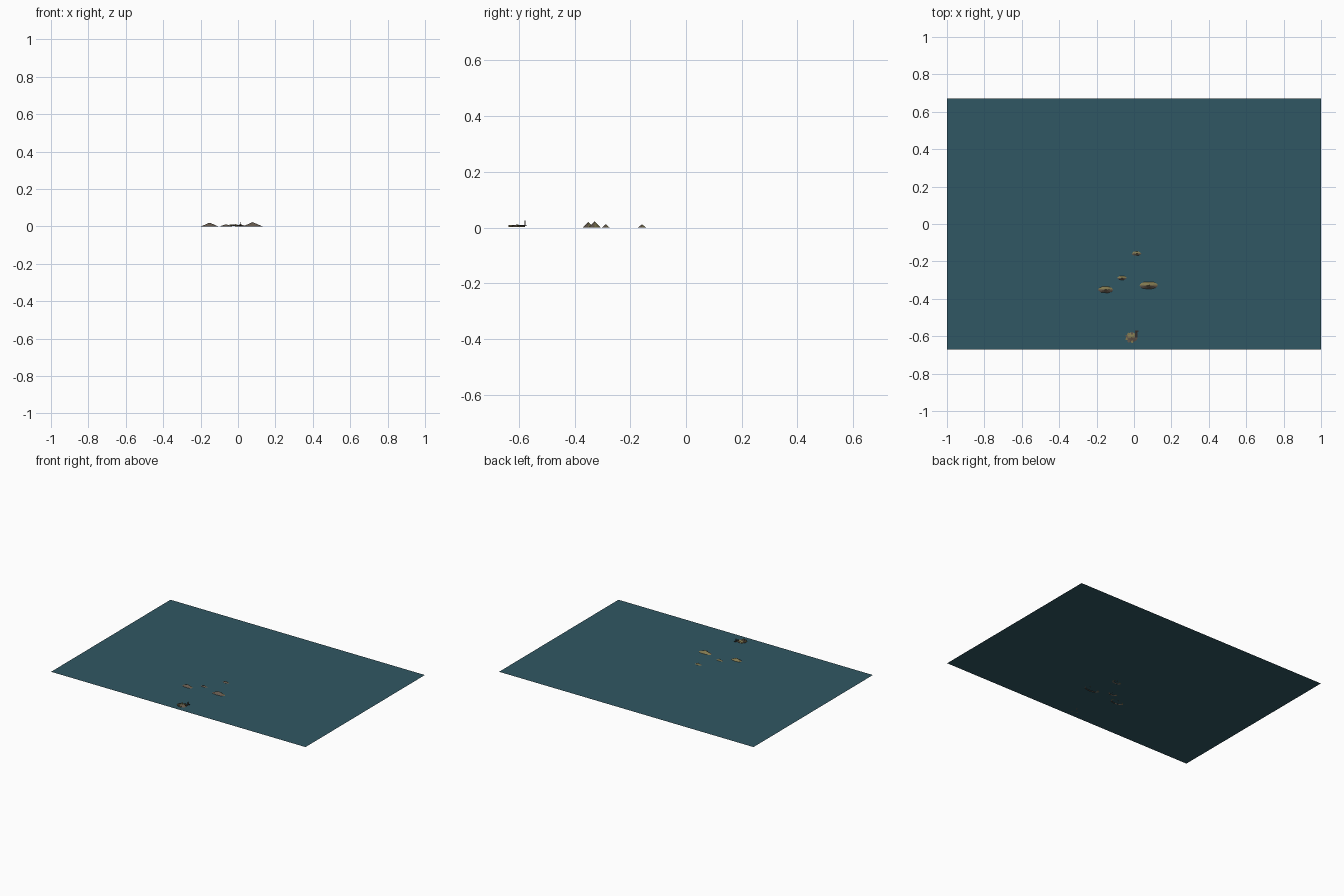
import bpy, bmesh, math, random
from mathutils import Vector

if "Cube" in bpy.data.objects:
    bpy.data.objects.remove(bpy.data.objects["Cube"])

random.seed(4)
WATER_Z = 0.003


def material(name, rgb):
    m = bpy.data.materials.new(name)
    m.diffuse_color = (*rgb, 1)
    m.use_nodes = True
    m.node_tree.nodes["Principled BSDF"].inputs["Base Color"].default_value = m.diffuse_color
    return m


water_mat = material("water", (0.03, 0.095, 0.125))
rock_mat = material("rock", (0.13, 0.10, 0.075))
grass_mat = material("grass", (0.22, 0.19, 0.08))
dark_mat = material("dark_wood", (0.035, 0.03, 0.028))


def finish(name, bm, mats):
    bmesh.ops.recalc_face_normals(bm, faces=bm.faces)
    me = bpy.data.meshes.new(name)
    bm.to_mesh(me)
    bm.free()
    for m in mats:
        me.materials.append(m)
    ob = bpy.data.objects.new(name, me)
    bpy.context.collection.objects.link(ob)
    return ob


def island(name, x, y, rx, ry, height, z0=0.0, ridge=0.7, sides=20, rings=5):
    """Faceted hill: elliptical rings shrinking to a ridge along x."""
    bm = bmesh.new()
    loops = []
    for r in range(rings):
        t = r / rings
        loop = []
        for i in range(sides):
            a = 2 * math.pi * i / sides
            k = (1 - t) * (1 + random.uniform(-0.06, 0.06) * (r > 0))
            h = height * (t ** (1.0 + 0.3 * (1 - ridge)))
            loop.append(bm.verts.new((x + rx * k * math.cos(a),
                                      y + ry * k * math.sin(a), z0 + h)))
        loops.append(loop)
    top = bm.verts.new((x, y, z0 + height))
    for lo, hi in zip(loops, loops[1:]):
        for i in range(sides):
            j = (i + 1) % sides
            bm.faces.new((lo[i], lo[j], hi[j], hi[i]))
    for i in range(sides):
        bm.faces.new((loops[-1][i], loops[-1][(i + 1) % sides], top))
    ob = finish(name, bm, [rock_mat, grass_mat])
    # grass on the far slope, bare rock on the near one
    for p in ob.data.polygons:
        p.material_index = 1 if p.center.y > y else 0
    return ob


def box(name, centre, size, mat, turn=0):
    bm = bmesh.new()
    bmesh.ops.create_cube(bm, size=1)
    for v in bm.verts:
        v.co = Vector((v.co.x * size[0], v.co.y * size[1], v.co.z * size[2]))
    ob = finish(name, bm, [mat])
    ob.location = centre
    ob.rotation_euler.z = turn
    return ob


# Water sheet
bm = bmesh.new()
bm.faces.new([bm.verts.new((sx, sy * 0.67, WATER_Z))
              for sx, sy in ((-1, -1), (1, -1), (1, 1), (-1, 1))])
finish("water_surface", bm, [water_mat])

# Four islands
island("island_right", 0.078, -0.328, 0.057, 0.023, 0.023)
island("island_left", -0.152, -0.351, 0.049, 0.021, 0.020)
island("islet_middle", -0.064, -0.288, 0.034, 0.015, 0.012)
island("islet_far", 0.014, -0.158, 0.034, 0.016, 0.012)

# Foreground islet with curved shore
island("foreground_islet", -0.012, -0.606, 0.032, 0.026, 0.009, z0=0.003, sides=14, rings=3)
for i in range(6):
    a = math.radians(80 + 40 * i)
    box(f"shore_stone_{i}", (-0.015 + 0.026 * math.cos(a), -0.607 + 0.023 * math.sin(a), 0.006),
        (0.012, 0.010, 0.006), grass_mat if i % 2 else rock_mat, a)

# Jetty and beacon post
box("jetty", (0.012, -0.588, 0.007), (0.011, 0.036, 0.003), dark_mat)
box("jetty_head", (0.015, -0.574, 0.007), (0.018, 0.007, 0.003), dark_mat)
box("beacon_post", (0.012, -0.578, 0.0155), (0.004, 0.004, 0.019), rock_mat)
